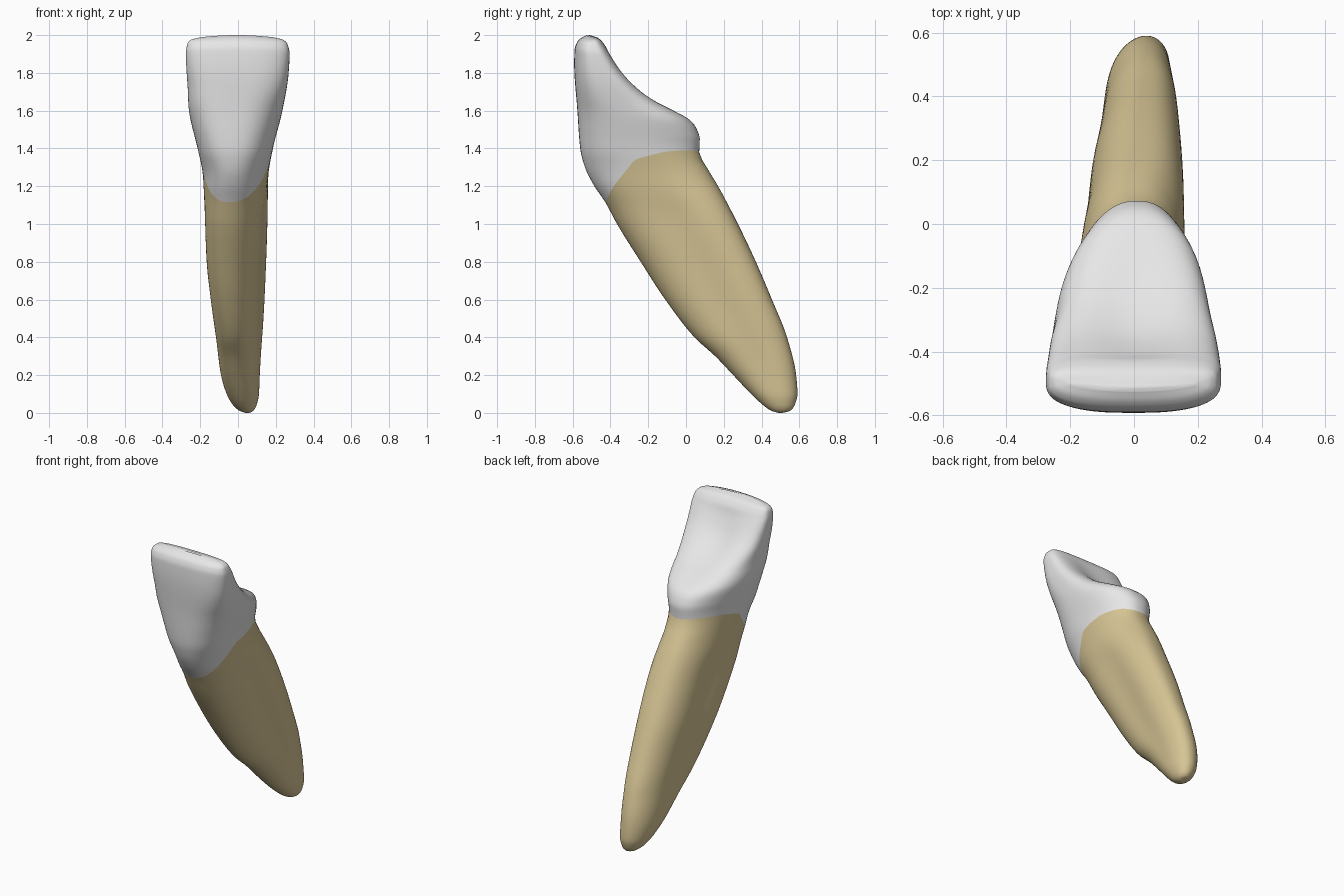
import bpy, math
from math import sin, cos, pi, exp

cube = bpy.data.objects.get("Cube")
if cube:
    bpy.data.objects.remove(cube)

SEGMENTS = 80
ROWS = 56

# Outline profiles as (height, value)
FRONT = [(0, .49), (.01, .455), (.04, .41), (.1, .345), (.2, .25), (.3, .155), (.4, .045), (.6, -.11), (.8, -.24),
         (1, -.365), (1.12, -.43), (1.2, -.485), (1.3, -.535), (1.4, -.56), (1.6, -.575),
         (1.85, -.592), (1.92, -.59), (1.96, -.578), (1.985, -.555), (2, -.525)]
BACK = [(0, .51), (.01, .55), (.04, .575), (.1, .59), (.2, .583), (.4, .535), (.6, .455), (.8, .37), (1, .275),
        (1.2, .17), (1.3, .11), (1.38, .07), (1.45, .073), (1.5, .058), (1.55, .025), (1.6, -.05),
        (1.65, -.145), (1.7, -.22), (1.8, -.325), (1.9, -.4), (1.95, -.432), (1.985, -.465), (2, -.51)]
LEFT = [(0, .06), (.01, .08), (.04, .098), (.1, .111), (.2, .115), (.6, .14), (1, .155), (1.25, .16),
        (1.4, .185), (1.6, .235), (1.8, .268), (1.9, .273), (1.96, .262), (1.985, .24), (2, .19)]
RIGHT = [(0, .04), (.01, .01), (.04, -.025), (.1, -.06), (.2, -.09), (.4, -.117), (.6, -.145), (.8, -.167),
         (1, -.175), (1.25, -.183), (1.4, -.207), (1.6, -.25), (1.8, -.271), (1.9, -.276),
         (1.96, -.268), (1.985, -.25), (2, -.2)]
# Squareness of the front and back halves of every section
FRONT_SQUARE = [(0, 2), (1, 2.3), (1.25, 2.2), (1.4, 2.5), (1.6, 2.9), (1.8, 3.2), (2, 3.2)]
BACK_SQUARE = [(0, 2), (1, 2.4), (1.4, 2.3), (1.6, 2.6), (1.7, 3), (2, 3.2)]
TAPER = [(0, 0), (1, 0), (1.3, .1), (1.45, .23), (1.6, .18), (1.75, .02), (2, 0)]
FLUTE = [(0, 0), (.2, .05), (.6, .14), (1, .12), (1.3, 0), (2, 0)]
TWIST = [(0, .1), (.2, .2), (.6, .3), (1, .25), (1.3, .1), (1.6, .08), (1.75, .02), (2, 0)]
HOLLOW = [(0, 0), (1.52, 0), (1.63, .025), (1.75, .035), (1.87, .018), (1.96, 0), (2, 0)]
# Neck line height, from front (-1) to back (1)
NECK = [(-1, 1.115), (-.9, 1.14), (-.66, 1.2), (-.28, 1.29), (-.05, 1.345), (.2, 1.37), (.45, 1.385), (.8, 1.39), (1, 1.38)]


def curve(points, t):
    """Smooth interpolation without overshoot."""
    t = min(max(t, points[0][0]), points[-1][0])
    last = len(points) - 1
    i = next(k for k in range(last) if t <= points[k + 1][0])

    def slope(k):
        return (points[k + 1][1] - points[k][1]) / (points[k + 1][0] - points[k][0])

    def tangent(k):
        if k == 0 or k == last:
            return slope(min(k, last - 1))
        a, b = slope(k - 1), slope(k)
        return 2 * a * b / (a + b) if a * b > 0 else 0

    h = points[i + 1][0] - points[i][0]
    s = (t - points[i][0]) / h
    p, q = points[i][1], points[i + 1][1]
    ease = s * s * (3 - 2 * s)
    return (p + (q - p) * ease + h * tangent(i) * s * (1 - s) ** 2
            - h * tangent(i + 1) * s * s * (1 - s))


def power(value, exponent):
    return math.copysign(abs(value) ** exponent, value)


def surface_point(z, angle):
    front, back = curve(FRONT, z), curve(BACK, z)
    left, right = curve(LEFT, z), curve(RIGHT, z)
    front_n, back_n = curve(FRONT_SQUARE, z), curve(BACK_SQUARE, z)
    taper, flute, twist = curve(TAPER, z), curve(FLUTE, z), curve(TWIST, z)

    def section(a):
        n = back_n if sin(a) > 0 else front_n
        u, v = power(cos(a), 2 / n), power(sin(a), 2 / n)
        u *= (1 - taper * ((v + 1) / 2) ** 2) * (1 - flute * exp(-(v / .45) ** 2))
        return u + twist * v, v

    # Keep the widest place of every section on the outline
    widest = max(section(pi * (k / 24 - .5))[0] for k in range(25))
    u, v = section(angle)
    u /= widest
    x = (left + right) / 2 + u * (left - right) / 2
    y = (front + back) / 2 + v * (back - front) / 2
    # Hollow back, bowed blade and dropped corners of the crown
    if v > 0:
        y -= curve(HOLLOW, z) * exp(-(u / .5) ** 2) * v
    y += .03 * max(0, z - 1.5) * u * u
    top_drop = .012 * u * u * max(0, (z - 1.9) / .1)
    return x, y, z - top_drop


def material(name, color):
    mat = bpy.data.materials.new(name)
    mat.use_nodes = True
    mat.diffuse_color = color
    mat.node_tree.nodes["Principled BSDF"].inputs["Base Color"].default_value = color
    return mat


def build_part(name, mat, is_crown):
    verts, faces = [], []
    for row in range(ROWS + 1):
        t = row / ROWS
        # Rows crowd together at the rounded end
        t = 1 - (1 - t) ** 1.7 if is_crown else t ** 1.7
        for k in range(SEGMENTS):
            angle = 2 * pi * k / SEGMENTS
            neck = curve(NECK, sin(angle))
            z = neck + (2 - neck) * t if is_crown else neck * t
            verts.append(surface_point(z, angle))
    for row in range(ROWS):
        for k in range(SEGMENTS):
            a, b = row * SEGMENTS + k, row * SEGMENTS + (k + 1) % SEGMENTS
            faces.append((a, b, b + SEGMENTS, a + SEGMENTS))
    # Close the rounded end
    if is_crown:
        faces.append(tuple(range(ROWS * SEGMENTS, (ROWS + 1) * SEGMENTS)))
    else:
        faces.append(tuple(reversed(range(SEGMENTS))))
    mesh = bpy.data.meshes.new(name)
    mesh.from_pydata(verts, [], faces)
    mesh.materials.append(mat)
    mesh.shade_smooth()
    obj = bpy.data.objects.new(name, mesh)
    bpy.context.collection.objects.link(obj)


build_part("crown", material("enamel white", (.8, .8, .8, 1)), True)
build_part("root", material("root tan", (.68, .56, .30, 1)), False)
